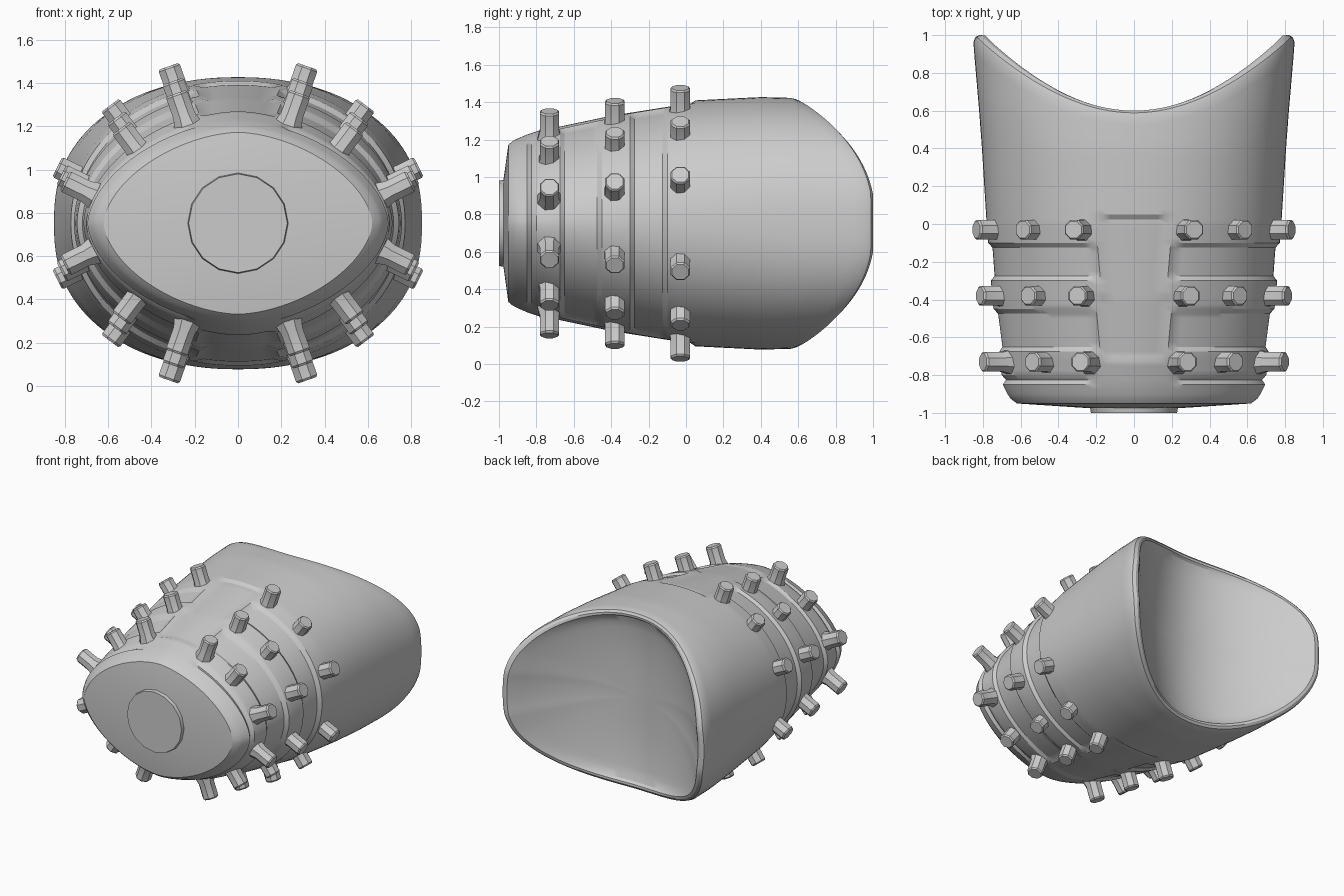
import bpy, bmesh, math
from mathutils import Vector

if "Cube" in bpy.data.objects:
    bpy.data.objects.remove(bpy.data.objects["Cube"])

CZ, SEG = 0.752, 128
# profile along the length: y, half width, half height, squareness
PROFILE = [(-0.95, .62, .42, 1.7), (-0.92, .66, .445, 1.7), (-0.85, .695, .475, 1.72),
           (-0.7, .71, .525, 1.78), (-0.4, .75, .59, 1.9), (0, .78, .655, 2.1),
           (0.4, .805, .675, 2.25), (0.6, .82, .67, 2.35), (0.95, .85, .65, 2.4)]


def section(y):
    for p, q in zip(PROFILE, PROFILE[1:]):
        if y <= q[0]:
            f = max(0, (y - p[0]) / (q[0] - p[0]))
            return [u + (v - u) * f for u, v in zip(p[1:], q[1:])]
    return PROFILE[-1][1:]


def point(y, k):
    t = 2 * math.pi * k / SEG
    a, b, n = section(y)
    c, s = math.cos(t), math.sin(t)
    return (a * math.copysign(abs(c) ** (2 / n), c),
            b * math.copysign(abs(s) ** (2 / n), s))


def inset(x, y):
    if abs(x) < 0.17 and -0.72 < y < 0.05:
        return 0.025                                   # plain strip top and bottom
    if abs(x) < 0.21:
        return 0
    for lo, hi in ((-0.83, -0.80), (-0.65, -0.46), (-0.29, -0.12)):
        if lo < y < hi:
            return 0.028                               # grooves between peg rows
    return 0


def finish(bm, name, angle=30):
    bmesh.ops.recalc_face_normals(bm, faces=bm.faces)
    me = bpy.data.meshes.new(name)
    bm.to_mesh(me)
    bm.free()
    ob = bpy.data.objects.new(name, me)
    bpy.context.collection.objects.link(ob)
    bpy.ops.object.select_all(action='DESELECT')
    bpy.context.view_layer.objects.active = ob
    ob.select_set(True)
    bpy.ops.object.shade_smooth_by_angle(angle=math.radians(angle))
    return ob


# shell: rings run from the front cap, along the outside, over the rim, into the hollow
rings = []
rings.append([(0.24 * math.cos(2 * math.pi * k / SEG), -0.975,
               0.24 * math.sin(2 * math.pi * k / SEG)) for k in range(SEG)])
for i in range(43):
    y = -0.95 + i * 0.025
    ring = []
    for k in range(SEG):
        x, z = point(y, k)
        d = 1 - inset(x, y)
        ring.append((x * d, y, z * d))
    rings.append(ring)


def rim_y(k):
    return 0.6 + 0.4 * min(1, abs(point(0.8, k)[0]) / 0.825) ** 2


for i in range(1, 13):
    ring = []
    for k in range(SEG):
        y = 0.1 + (rim_y(k) - 0.04 - 0.1) * i / 12
        x, z = point(y, k)
        ring.append((x, y, z))
    rings.append(ring)
# rounded rim
for s, back in [(0.99, 0.012), (0.965, 0.0), (0.94, 0.002), (0.92, 0.02)]:
    rings.append([(point(rim_y(k), k)[0] * s, rim_y(k) - back,
                   point(rim_y(k), k)[1] * s) for k in range(SEG)])
# shallow saddle-shaped hollow at the back
DEPTH = 0.04
for i in range(1, 15):
    s = 1 - i / 15
    ring = []
    for k in range(SEG):
        x, z = point(rim_y(k), k)
        y = 0.6 + (rim_y(k) - 0.6) * s ** 2 - 0.03 - DEPTH * (1 - s ** 3)
        ring.append((x * s * 0.91, y, z * s * 0.91))
    rings.append(ring)

bm = bmesh.new()
vs = [[bm.verts.new((x, y, z + CZ)) for x, y, z in r] for r in rings]
for r, q in zip(vs, vs[1:]):
    for k in range(SEG):
        j = (k + 1) % SEG
        bm.faces.new((r[k], r[j], q[j], q[k]))
bm.faces.new(vs[0])
centre = bm.verts.new((0, 0.57 - DEPTH, CZ))
for k in range(SEG):
    bm.faces.new((vs[-1][k], vs[-1][(k + 1) % SEG], centre))
finish(bm, "hollow_body")

# round disc on the front
bm = bmesh.new()
g = bmesh.ops.create_cone(bm, cap_ends=True, segments=16, radius1=0.228, radius2=0.235, depth=0.04)
for v in g['verts']:
    v.co = Vector((v.co.x, -0.98 + v.co.z, CZ + v.co.y))
finish(bm, "front_disc")

# pegs: three per quarter, three rows; tips grow outward towards the back
TIPS = [((.285, .60), (.32, .725), (.33, .94)),
        ((.54, .44), (.59, .545), (.60, .80)),
        ((.80, .195), (.835, .26), (.90, .44))]


def add_peg(bm, tip, direction):
    d = direction.normalized()
    rot = d.to_track_quat('Z', 'Y')
    prev = None
    for h, r in ((-0.24, .072), (-0.15, .068), (-0.11, .056), (-.01, .056), (0, .048)):
        ring = []
        for k in range(8):
            t = 2 * math.pi * (k + .5) / 8
            ring.append(bm.verts.new(tip + rot @ Vector((r * math.cos(t), r * math.sin(t), h))))
        if prev:
            for k in range(8):
                bm.faces.new((prev[k], prev[(k + 1) % 8], ring[(k + 1) % 8], ring[k]))
        else:
            bm.faces.new(ring)
        prev = ring
    bm.faces.new(prev)


for row, (y, f) in enumerate(((-0.73, 0), (-0.38, .45), (-0.03, 1))):
    bm = bmesh.new()
    for front, back, d in TIPS:
        x = front[0] + (back[0] - front[0]) * f
        z = front[1] + (back[1] - front[1]) * f
        for sx in (-1, 1):
            for sz in (-1, 1):
                add_peg(bm, Vector((sx * x, y, CZ + sz * z)), Vector((sx * d[0], 0, sz * d[1])))
    finish(bm, "peg_row_%d" % (row + 1))
